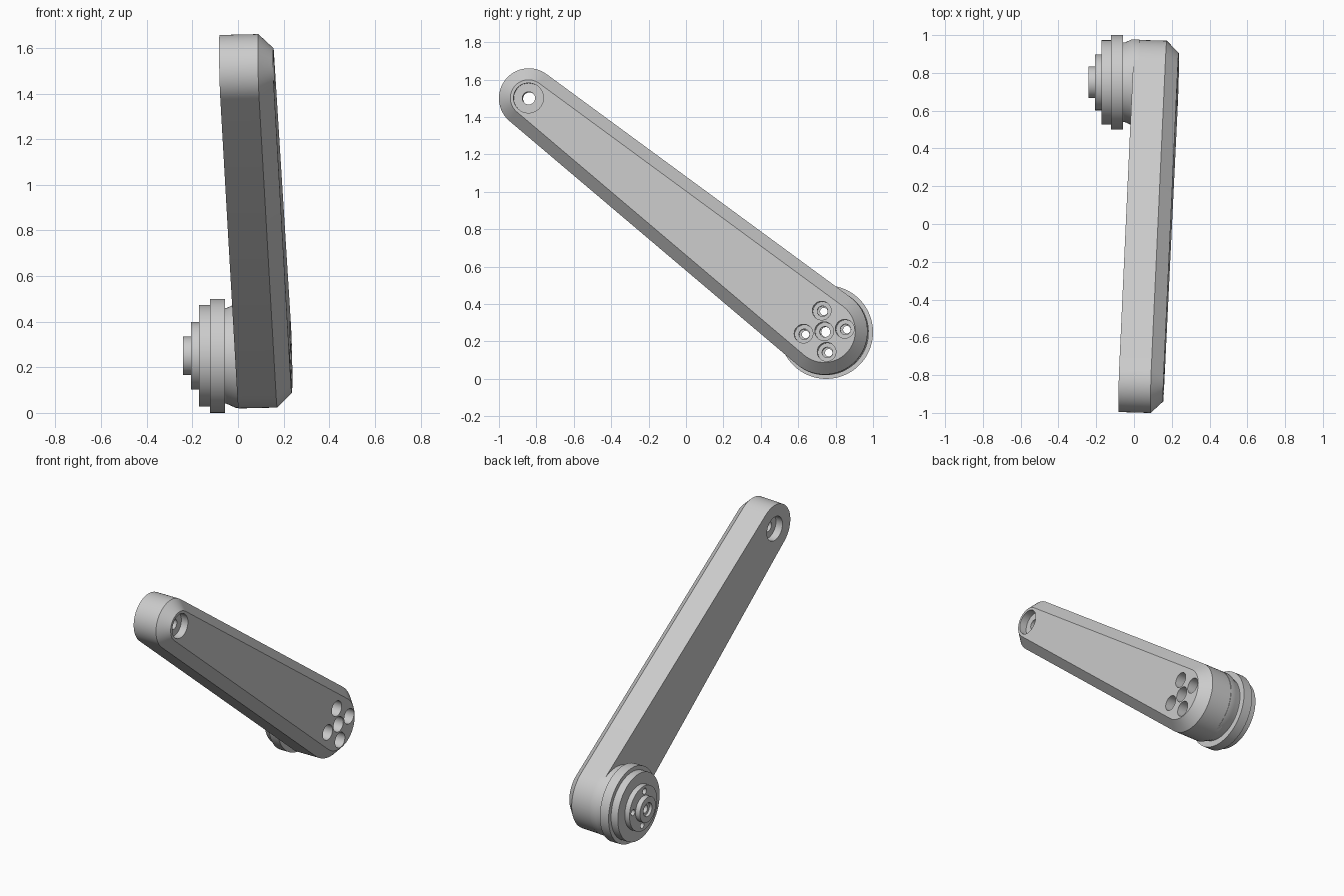
import bpy, bmesh
from math import cos, sin, pi, acos, radians, hypot
from mathutils import Matrix, Vector

default = bpy.data.objects.get("Cube")
if default:
    bpy.data.objects.remove(default, do_unlink=True)

# One plain metal grey
GREY = (0.6, 0.6, 0.6, 1)
metal = bpy.data.materials.new("metal_grey")
metal.use_nodes = True
metal.diffuse_color = GREY
bsdf = next(n for n in metal.node_tree.nodes if n.type == 'BSDF_PRINCIPLED')
bsdf.inputs["Base Color"].default_value = GREY

SMALL_END, LARGE_END = Vector((0, -0.836, 1.497)), Vector((0, 0.746, 0.249))
ALONG = (LARGE_END - SMALL_END).normalized()
HALF = (LARGE_END - SMALL_END).length / 2
R_SMALL, R_LARGE, THICK = 0.16, 0.23, 0.235
BOLT_RADIUS = 0.111


def frame(origin, tilt):
    """Local x runs along the arm, local z points outwards (+x)."""
    side = Vector((1, 0, 0))
    u = ALONG * cos(tilt) + side * sin(tilt)
    w = side * cos(tilt) - ALONG * sin(tilt)
    m = Matrix((u, w.cross(u), w)).transposed().to_4x4()
    m.translation = origin
    return m


def loft(bm, rings):
    """Skin a stack of equal rings and cap both ends."""
    rows = [[bm.verts.new(p) for p in ring] for ring in rings]
    n = len(rows[0])
    for a, b in zip(rows, rows[1:]):
        for i in range(n):
            j = (i + 1) % n
            bm.faces.new((a[i], a[j], b[j], b[i]))
    bm.faces.new(rows[0][::-1])
    bm.faces.new(rows[-1])


def turned(bm, profile, centre=(0, 0), segments=48):
    """Revolve (radius, height) points around local z."""
    angles = [2 * pi * i / segments for i in range(segments)]
    loft(bm, [[(centre[0] + r * cos(a), centre[1] + r * sin(a), h)
               for a in angles] for r, h in profile])


def finish(bm, name, matrix):
    bmesh.ops.recalc_face_normals(bm, faces=bm.faces)
    mesh = bpy.data.meshes.new(name)
    bm.to_mesh(mesh)
    bm.free()
    mesh.materials.append(metal)
    obj = bpy.data.objects.new(name, mesh)
    obj.matrix_world = matrix
    bpy.context.collection.objects.link(obj)
    return obj


def drill(obj, cutter):
    cutter.hide_render = True
    mod = obj.modifiers.new("holes", 'BOOLEAN')
    mod.operation, mod.solver, mod.object = 'DIFFERENCE', 'EXACT', cutter
    bpy.ops.object.select_all(action='DESELECT')
    bpy.context.view_layer.objects.active = obj
    obj.select_set(True)
    bpy.ops.object.modifier_apply(modifier=mod.name)
    bpy.data.objects.remove(cutter, do_unlink=True)
    bpy.ops.object.shade_smooth_by_angle(angle=radians(25))


def bolt_circle(cx):
    return [(cx + BOLT_RADIUS * cos(pi / 4 + k * pi / 2),
             BOLT_RADIUS * sin(pi / 4 + k * pi / 2)) for k in range(4)]


def arm_outline(inset, height, steps=32):
    """Two arcs of different radius joined by tangent lines."""
    turn = acos((R_SMALL - R_LARGE) / (2 * HALF))
    points = []
    for cx, r, start, end in ((HALF, R_LARGE, -turn, turn),
                              (-HALF, R_SMALL, turn, 2 * pi - turn)):
        for i in range(steps + 1):
            a = start + (end - start) * i / steps
            points.append((cx + (r - inset) * cos(a), (r - inset) * sin(a), height))
    return points


# Tapered arm with a chamfered outer rim
arm_frame = frame((SMALL_END + LARGE_END) / 2 + Vector((-0.04, 0, 0)), 0.037)
bm = bmesh.new()
loft(bm, [arm_outline(0, 0), arm_outline(0, THICK - 0.065), arm_outline(0.063, THICK)])
arm = finish(bm, "arm", arm_frame)

# Holes through the arm: one recessed on both sides, five deep bolt holes
bm = bmesh.new()
turned(bm, [(0.08, -0.05), (0.08, 0.05), (0.034, 0.05), (0.034, THICK - 0.05),
            (0.08, THICK - 0.05), (0.08, THICK + 0.05)], (-HALF, 0))
for spot in [(HALF, 0)] + bolt_circle(HALF):
    turned(bm, [(0.028, -0.05), (0.028, 0.09), (0.05, 0.09), (0.05, THICK + 0.05)], spot)
drill(arm, finish(bm, "arm_hole_cutter", arm_frame))

# Stepped hub behind the large end
hub_frame = frame((0, 0.75, 0.25), 0)
bm = bmesh.new()
turned(bm, [(0.084, -0.24), (0.084, -0.207), (0.148, -0.207), (0.148, -0.172),
            (0.223, -0.172), (0.223, -0.122), (0.25, -0.122), (0.25, -0.057),
            (0.21, -0.057), (0.21, -0.05), (0.228, -0.01), (0.228, 0.03)], segments=72)
hub = finish(bm, "hub", hub_frame)

# Hub holes: recessed centre and four bolts
bm = bmesh.new()
turned(bm, [(0.045, -0.3), (0.045, -0.22), (0.027, -0.22), (0.027, 0.1)])
for spot in bolt_circle(0):
    turned(bm, [(0.02, -0.3), (0.02, 0.1)], spot, 24)
drill(hub, finish(bm, "hub_hole_cutter", hub_frame))
